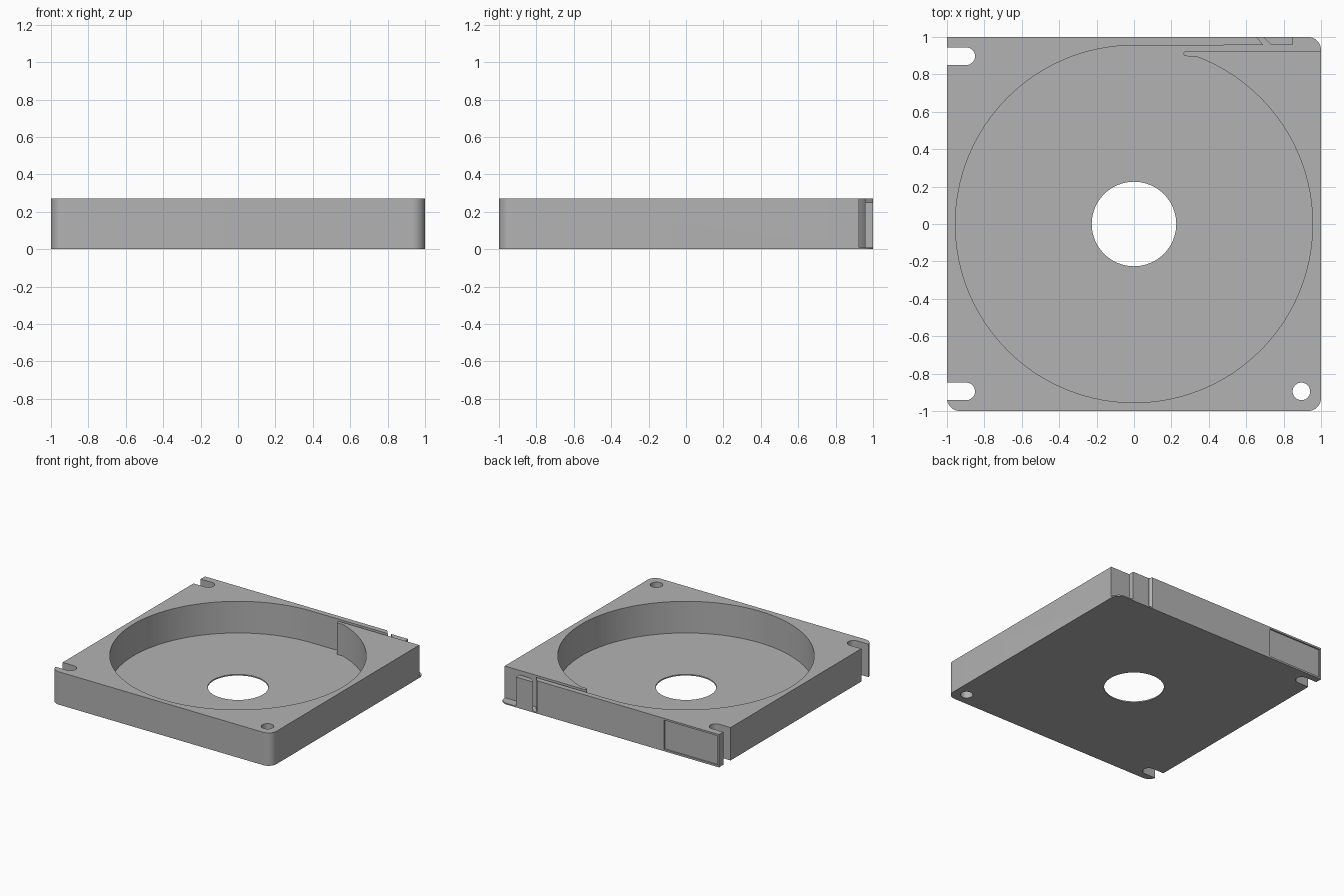
import bpy
import bmesh
from math import sin, cos, radians, atan2, degrees

default = bpy.data.objects.get("Cube")
if default:
    bpy.data.objects.remove(default, do_unlink=True)

HEIGHT = 0.27
FLOOR = 0.01
POCKET_R = 0.955

grey = bpy.data.materials.new("plain grey")
grey.use_nodes = True
colour = (0.45, 0.45, 0.45, 1)
grey.diffuse_color = colour
grey.node_tree.nodes["Principled BSDF"].inputs["Base Color"].default_value = colour


def arc(cx, cy, r, start, end, steps):
    """Points along an arc, angles in degrees."""
    angles = [radians(start + (end - start) * i / steps) for i in range(steps + 1)]
    return [(cx + r * cos(a), cy + r * sin(a)) for a in angles]


def prism(name, outline, z0, z1):
    """Extrude a flat outline between two heights."""
    bm = bmesh.new()
    face = bm.faces.new([bm.verts.new((x, y, z0)) for x, y in outline])
    top = bmesh.ops.extrude_face_region(bm, geom=[face])["geom"]
    verts = [v for v in top if isinstance(v, bmesh.types.BMVert)]
    bmesh.ops.translate(bm, vec=(0, 0, z1 - z0), verts=verts)
    bmesh.ops.recalc_face_normals(bm, faces=bm.faces)
    mesh = bpy.data.meshes.new(name)
    bm.to_mesh(mesh)
    bm.free()
    mesh.materials.append(grey)
    obj = bpy.data.objects.new(name, mesh)
    bpy.context.collection.objects.link(obj)
    return obj


def cut(target, cutter):
    """Subtract the cutter and throw it away."""
    cutter.hide_render = True
    mod = target.modifiers.new("cut", "BOOLEAN")
    mod.operation = "DIFFERENCE"
    mod.solver = "EXACT"
    mod.object = cutter
    bpy.context.view_layer.objects.active = target
    bpy.ops.object.modifier_apply(modifier=mod.name)
    bpy.data.objects.remove(cutter, do_unlink=True)


# Square body: three rounded corners, one sharp
R = 0.07
C = 1 - R
outline = (arc(C, C, R, 0, 90, 10) + [(-1, 1)]
           + arc(-C, -C, R, 180, 270, 10) + arc(C, -C, R, 270, 360, 10))
body = prism("case_body", outline, 0, HEIGHT)

# Round pocket running out through a narrow channel at the back
lip_y, wall_y, tongue_y = 0.925, 0.956, 0.897
lip_r = (lip_y - tongue_y) / 2
meet = degrees(atan2(tongue_y, 0.33))
pocket = arc(0, 0, POCKET_R, 90, 360 + meet, 120)
pocket += arc(0.265 + lip_r, tongue_y + lip_r, lip_r, 270, 90, 8)
pocket += [(1.1, lip_y), (1.1, 1.03), (0.63, 1.03), (0.692, wall_y)]
cut(body, prism("pocket_cutter", pocket, FLOOR, 0.4))

# Spindle hole and corner screw hole
cut(body, prism("centre_cutter", arc(0, 0, 0.226, 0, 354.375, 63), -0.1, 0.4))
cut(body, prism("screw_cutter", arc(0.895, -0.895, 0.047, 0, 348.75, 31), -0.1, 0.4))

# Open mounting slots on the side
for y in (-0.895, 0.897):
    slot = arc(-0.897, y, 0.047, -90, 90, 16) + [(-1.1, y + 0.047), (-1.1, y - 0.047)]
    cut(body, prism("slot_cutter", slot, -0.1, 0.4))

# Shallow label recess on the back
recess = [(-0.985, 0.988), (-0.5, 0.988), (-0.5, 1.1), (-0.985, 1.1)]
cut(body, prism("recess_cutter", recess, 0.015, 0.255))

# Guide block beside the channel exit
block = prism("guide_block", [(0.69, 1), (0.735, wall_y), (0.847, wall_y), (0.847, 1)],
              FLOOR, 0.25)

for obj in (body, block):
    bpy.ops.object.select_all(action="DESELECT")
    obj.select_set(True)
    bpy.context.view_layer.objects.active = obj
    bpy.ops.object.shade_smooth_by_angle(angle=radians(30))
